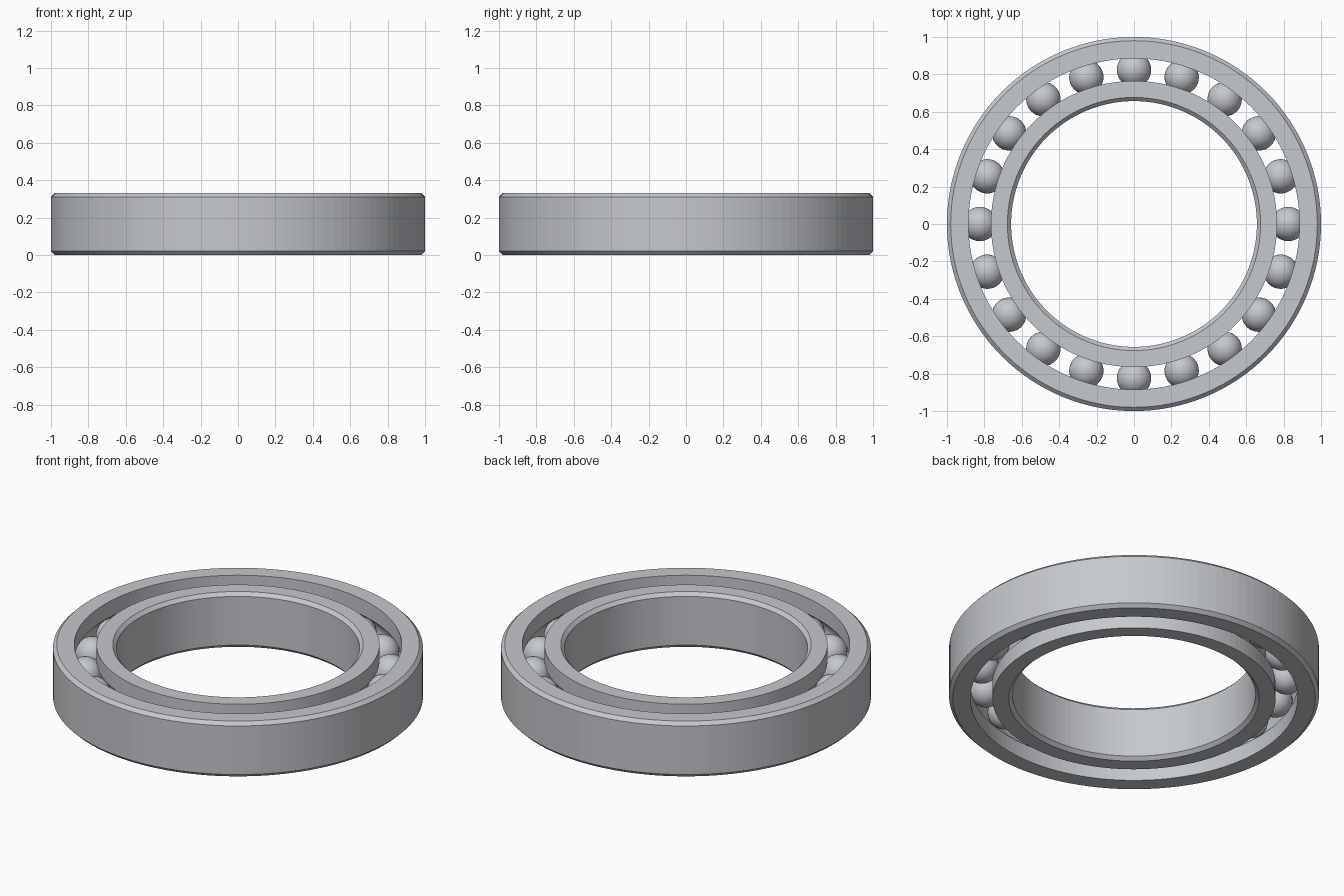
import bpy, bmesh, math
from mathutils import Matrix, Vector

cube = bpy.data.objects.get("Cube")
if cube:
    bpy.data.objects.remove(cube, do_unlink=True)

HEIGHT = 0.33
MID = HEIGHT / 2
CHAMFER = 0.02
PITCH = 0.825        # radius of the circle of balls
BALL = 0.092
BALL_COUNT = 20
SEGMENTS = 128

steel = bpy.data.materials.new("steel grey")
steel.use_nodes = True
colour = (0.56, 0.58, 0.61, 1)
steel.diffuse_color = colour
steel.node_tree.nodes["Principled BSDF"].inputs["Base Color"].default_value = colour


def add_object(name, bm):
    bmesh.ops.recalc_face_normals(bm, faces=bm.faces)
    mesh = bpy.data.meshes.new(name)
    bm.to_mesh(mesh)
    bm.free()
    mesh.materials.append(steel)
    obj = bpy.data.objects.new(name, mesh)
    bpy.context.collection.objects.link(obj)
    return obj


def race(name, plain, grooved):
    """Ring with a chamfered plain wall and a round ball groove in the other wall."""
    away = 1 if grooved > PITCH else -1
    step = CHAMFER if plain < grooved else -CHAMFER
    profile = [(grooved, 0), (plain + step, 0), (plain, CHAMFER),
               (plain, HEIGHT - CHAMFER), (plain + step, HEIGHT), (grooved, HEIGHT)]
    # Groove arc, from the top edge to the bottom edge
    groove = BALL + 0.001
    half = math.acos(abs(grooved - PITCH) / groove)
    for i in range(13):
        a = half * (1 - i / 6)
        profile.append((PITCH + away * groove * math.cos(a), MID + groove * math.sin(a)))

    bm = bmesh.new()
    verts = [bm.verts.new((r, 0, z)) for r, z in profile]
    edges = [bm.edges.new((v, verts[i - 1])) for i, v in enumerate(verts)]
    bmesh.ops.spin(bm, geom=verts + edges, cent=(0, 0, 0), axis=(0, 0, 1),
                   angle=math.tau, steps=SEGMENTS, use_merge=True)
    bmesh.ops.remove_doubles(bm, verts=bm.verts, dist=0.0001)
    return add_object(name, bm)


# Outer and inner rings
race("outer_ring", 1.0, 0.885)
race("inner_ring", 0.657, 0.765)

# Balls
for i in range(BALL_COUNT):
    angle = math.tau * i / BALL_COUNT
    bm = bmesh.new()
    bmesh.ops.create_uvsphere(bm, u_segments=32, v_segments=20, radius=BALL)
    for face in bm.faces:
        face.smooth = True
    ball = add_object(f"ball_{i + 1}", bm)
    ball.matrix_world = Matrix.Translation(
        Vector((PITCH * math.cos(angle), PITCH * math.sin(angle), MID)))
